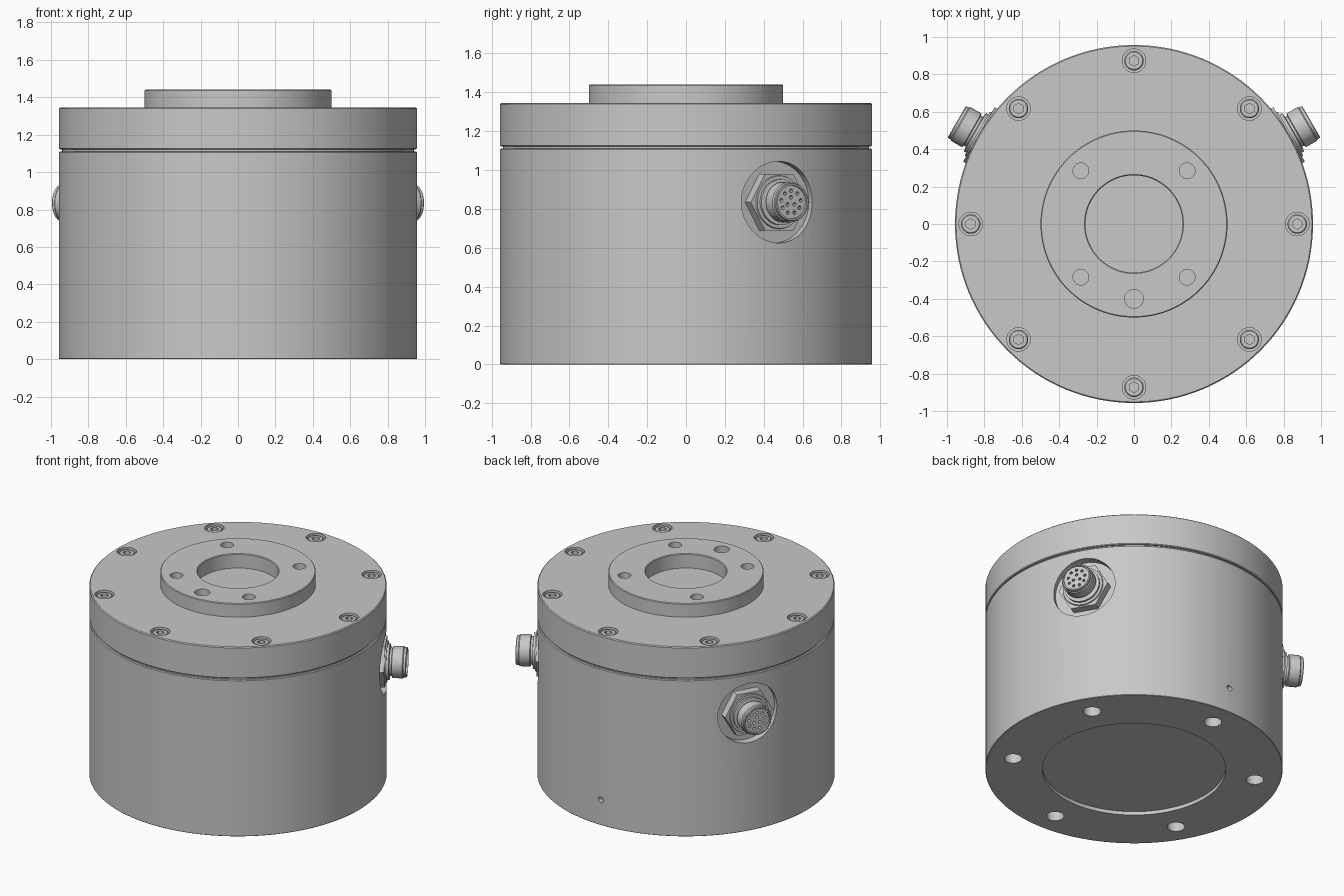
import bpy, bmesh
from math import sin, cos, pi, radians
from mathutils import Matrix, Vector

if "Cube" in bpy.data.objects:
    bpy.data.objects.remove(bpy.data.objects["Cube"])

metal = bpy.data.materials.new("machined_grey")
metal.use_nodes = True
GREY = (0.58, 0.58, 0.58, 1)
metal.diffuse_color = GREY
metal.node_tree.nodes["Principled BSDF"].inputs["Base Color"].default_value = GREY


def finish(name, bm, matrix=Matrix()):
    bmesh.ops.recalc_face_normals(bm, faces=bm.faces)
    mesh = bpy.data.meshes.new(name)
    bm.to_mesh(mesh)
    bm.free()
    mesh.transform(matrix)
    mesh.materials.append(metal)
    obj = bpy.data.objects.new(name, mesh)
    bpy.context.collection.objects.link(obj)
    return obj


def smooth(obj):
    bpy.ops.object.select_all(action='DESELECT')
    obj.select_set(True)
    bpy.context.view_layer.objects.active = obj
    bpy.ops.object.shade_smooth_by_angle(angle=radians(30))


def lathe(name, profile, steps=128, matrix=Matrix()):
    bm = bmesh.new()
    verts = [bm.verts.new((r, 0, z)) for r, z in profile]
    edges = [bm.edges.new(pair) for pair in zip(verts, verts[1:])]
    bmesh.ops.spin(bm, geom=verts + edges, cent=(0, 0, 0), axis=(0, 0, 1),
                   angle=2 * pi, steps=steps, use_merge=True)
    bmesh.ops.remove_doubles(bm, verts=bm.verts, dist=1e-5)
    return finish(name, bm, matrix)


def add_cylinder(bm, r, z0, z1, x=0, y=0, sides=32, frame=Matrix()):
    place = frame @ Matrix.Translation((x, y, (z0 + z1) / 2))
    bmesh.ops.create_cone(bm, cap_ends=True, segments=sides, radius1=r,
                          radius2=r, depth=z1 - z0, matrix=place)


def carve(obj, bm):
    """Subtract the shapes in bm from obj."""
    cutter = finish("cutter", bm)
    cutter.hide_render = True
    mod = obj.modifiers.new("holes", 'BOOLEAN')
    mod.operation, mod.solver, mod.object = 'DIFFERENCE', 'EXACT', cutter
    bpy.context.view_layer.objects.active = obj
    bpy.ops.object.modifier_apply(modifier=mod.name)
    bpy.data.objects.remove(cutter)


def ring(count, radius, start=0):
    return [(radius * cos(start + 2 * pi * i / count),
             radius * sin(start + 2 * pi * i / count)) for i in range(count)]


def radial_frame(angle, z):
    """Local Z points out of the wall, local X runs around it."""
    out = Vector((cos(angle), sin(angle), 0))
    side = Vector((-sin(angle), cos(angle), 0))
    frame = Matrix((side, (0, 0, 1), out)).transposed().to_4x4()
    return Matrix.Translation((0, 0, z)) @ frame


R = 0.957
PORT_FRAMES = {"left": radial_frame(radians(30), 0.835),
               "right": radial_frame(radians(150), 0.835)}

# Housing with recessed underside, mounting holes and flat port recesses
housing = lathe("housing", [(0, 0.025), (0.59, 0.025), (0.59, 0), (R - 0.003, 0),
                            (R, 0.003), (R, 1.106), (R - 0.005, 1.111),
                            (0.942, 1.111), (0.942, 1.122), (0, 1.122)])
cuts = bmesh.new()
for x, y in ring(6, 0.79, radians(30)):
    add_cylinder(cuts, 0.057, -0.1, 0.2, x, y)
for frame in PORT_FRAMES.values():
    add_cylinder(cuts, 0.21, 0.9, 1.2, sides=64, frame=frame)
add_cylinder(cuts, 0.02, 0.92, 1.1, sides=16, frame=radial_frame(pi / 2, 0.18))
carve(housing, cuts)
smooth(housing)

# Cover plate with raised hub, central bore, tapped holes and screw pockets
SCREWS = ring(8, 0.873)
cover = lathe("cover_plate", [(0, 1.122), (R - 0.005, 1.122), (R, 1.127), (R, 1.339),
                              (R - 0.006, 1.345), (0.5, 1.345), (0.5, 1.436),
                              (0.495, 1.441), (0.265, 1.441), (0.26, 1.436),
                              (0.26, 1.34), (0, 1.34)])
cuts = bmesh.new()
for x, y in ring(4, 0.402, pi / 4):
    add_cylinder(cuts, 0.042, 1.32, 1.5, x, y)
add_cylinder(cuts, 0.05, 1.32, 1.5, 0, -0.4)
for x, y in SCREWS:
    add_cylinder(cuts, 0.063, 1.28, 1.5, x, y)
carve(cover, cuts)
smooth(cover)

# Socket head screws
for i, (x, y) in enumerate(SCREWS):
    screw = lathe(f"cover_screw_{i + 1}", [(0, 1.275), (0.052, 1.275), (0.052, 1.331),
                                          (0.046, 1.337), (0, 1.337)], 32)
    cuts = bmesh.new()
    add_cylinder(cuts, 0.028, 1.305, 1.4, sides=6)
    carve(screw, cuts)
    screw.location = (x, y, 0)
    smooth(screw)

# Side connectors: hex nut, stepped sleeve, and perforated contact insert
for side, frame in PORT_FRAMES.items():
    bm = bmesh.new()
    # turn the hexagon so that two corners point sideways
    add_cylinder(bm, 0.168, 0.89, 0.958, sides=6,
                 frame=frame @ Matrix.Rotation(pi / 6, 4, 'Z'))
    nut = finish(f"{side}_connector_nut", bm)
    xs = [(frame.inverted() @ v.co) for v in nut.data.vertices]
    if max(abs(p.x) for p in xs) < max(abs(p.y) for p in xs):
        nut.data.transform(frame @ Matrix.Rotation(pi / 6, 4, 'Z') @ frame.inverted())
    smooth(nut)

    sleeve = lathe(f"{side}_connector_sleeve",
                   [(0.14, 0.95), (0.135, 0.967), (0.118, 0.967), (0.118, 0.982),
                    (0.092, 0.985), (0.092, 0.998), (0.104, 1.002), (0.104, 1.07),
                    (0.098, 1.076), (0.098, 1.09), (0.094, 1.094), (0.086, 1.094),
                    (0.084, 1.06), (0.084, 0.95), (0.14, 0.95)], 48, frame)
    smooth(sleeve)

    insert = lathe(f"{side}_connector_insert",
                   [(0, 0.96), (0.085, 0.96), (0.085, 1.082), (0, 1.082)], 48, frame)
    cuts = bmesh.new()
    for x, y in ring(9, 0.058, pi / 2) + ring(3, 0.024, pi / 2):
        add_cylinder(cuts, 0.0095, 1.055, 1.15, x, y, sides=12, frame=frame)
    carve(insert, cuts)
    smooth(insert)
